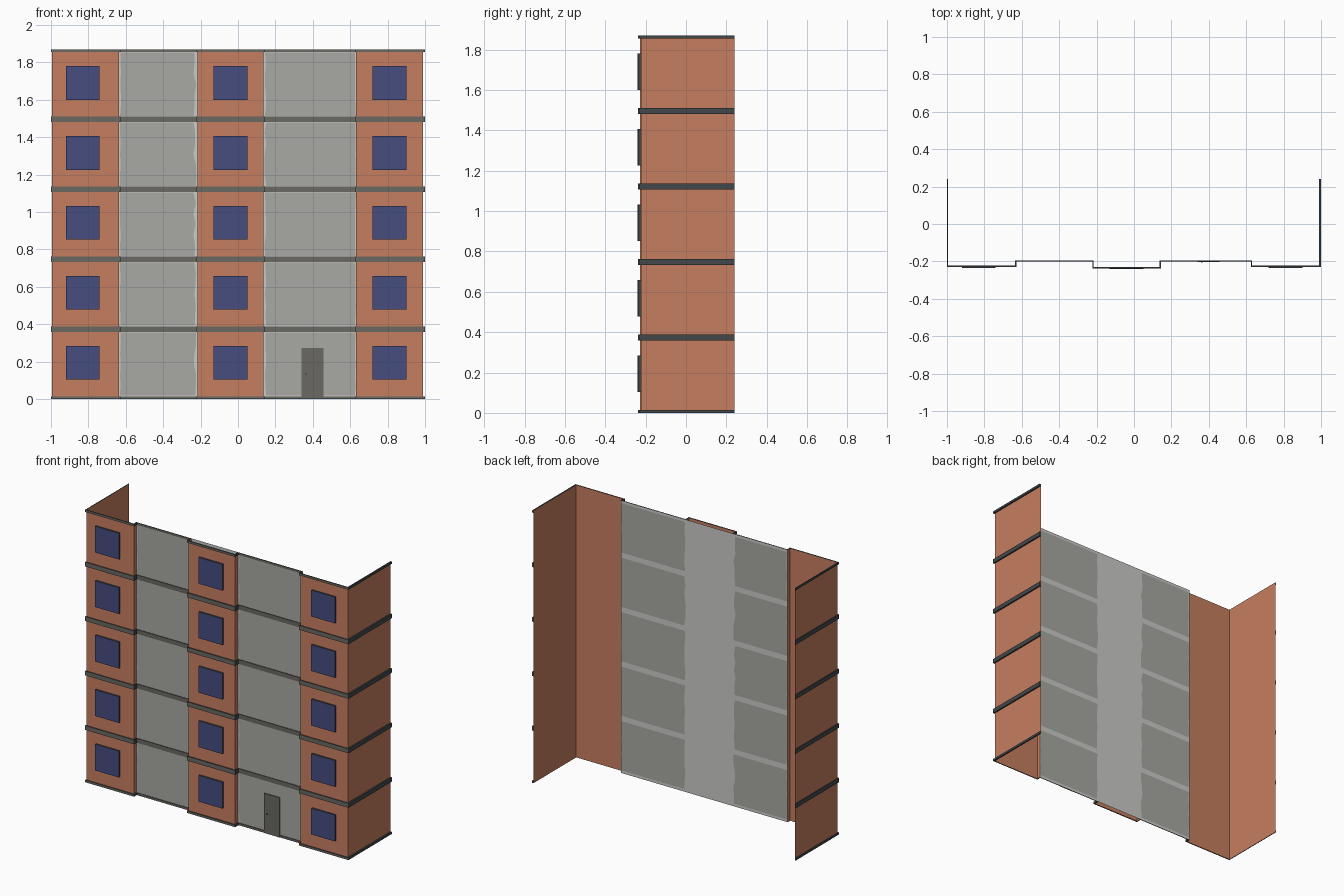
import bpy, bmesh, random

if "Cube" in bpy.data.objects:
    bpy.data.objects.remove(bpy.data.objects["Cube"])
random.seed(4)


def mat(name, r, g, b):
    m = bpy.data.materials.new(name)
    lin = [((c / 255 + 0.055) / 1.055) ** 2.4 for c in (r, g, b)]
    m.diffuse_color = (*lin, 1)
    m.use_nodes = True
    m.node_tree.nodes["Principled BSDF"].inputs["Base Color"].default_value = m.diffuse_color
    return m


BRICK = mat("brick orange", 198, 126, 96)
PLASTER = mat("plaster grey", 168, 168, 163)
WORN = mat("worn light plaster", 203, 203, 200)
STONE = mat("stone grey", 106, 104, 98)
SLATE = mat("dark slate", 66, 71, 74)
GLASS = mat("window blue", 71, 77, 128)

FLOORS, H = 5, 0.374
TOP = FLOORS * H
RECESS, SIDE, MID = -0.196, -0.223, -0.229   # wall planes


def finish(name, bm, mats, rule=None):
    bm.normal_update()
    if rule:
        for f in bm.faces:
            f.material_index = rule(f)
    me = bpy.data.meshes.new(name)
    bm.to_mesh(me)
    bm.free()
    for m in mats:
        me.materials.append(m)
    ob = bpy.data.objects.new(name, me)
    bpy.context.collection.objects.link(ob)
    return ob


def quad(bm, *pts):
    return bm.faces.new([bm.verts.new(p) for p in pts])


def front_first(f):
    return 0 if f.normal.y < -0.5 else 1


def plate(name, x0, x1, y0, y1, z0, z1, mats):
    """Box without a back face, standing proud of the wall."""
    bm = bmesh.new()
    bmesh.ops.create_cube(bm, size=1)
    for v in bm.verts:
        v.co.x = x0 if v.co.x < 0 else x1
        v.co.y = y0 if v.co.y < 0 else y1
        v.co.z = z0 if v.co.z < 0 else z1
    bm.normal_update()
    bmesh.ops.delete(bm, geom=[f for f in bm.faces if f.normal.y > 0.5], context='FACES')
    return finish(name, bm, mats, front_first)


# plan of the walls and, just outside it, plan of the ledges
wall = [(-0.995, 0.24), (-0.995, SIDE), (-0.635, SIDE), (-0.635, RECESS),
        (-0.217, RECESS), (-0.217, MID), (0.137, MID), (0.137, RECESS),
        (0.632, RECESS), (0.632, SIDE), (0.99, SIDE), (0.99, 0.24)]
ledge = [(-1.0, 0.24), (-1.0, SIDE - .007), (-0.628, SIDE - .007), (-0.628, RECESS - .005),
         (-0.223, RECESS - .005), (-0.223, MID - .008), (0.144, MID - .008), (0.144, RECESS - .005),
         (0.625, RECESS - .005), (0.625, SIDE - .007), (1.0, SIDE - .007), (1.0, 0.24)]

# brick walls: side wings and projecting bays
bm = bmesh.new()
for i, (a, b) in enumerate(zip(wall, wall[1:])):
    if i not in (3, 7):
        quad(bm, (*a, 0), (*b, 0), (*b, TOP), (*a, TOP))
finish("brick_walls", bm, [BRICK])

# recessed plaster wall with worn, wavy borders
zs = [0]
for k in range(FLOORS):
    base = k * H
    zs += [base + 0.018] + [base + 0.018 + (H - 0.036) * j / 6 for j in range(1, 7)]
    zs.append(base + H + (0 if k == FLOORS - 1 else -0.0))
bm = bmesh.new()
rows = []
for z in zs:
    r = random.random
    xs = [-0.635, -0.632 + 0.006 * r(), -0.222 - 0.017 * r(),
          0.142 + 0.009 * r(), 0.63 - 0.006 * r(), 0.632]
    rows.append([bm.verts.new((x, RECESS, z)) for x in xs])
for lo, hi in zip(rows, rows[1:]):
    for c in range(5):
        bm.faces.new((lo[c], lo[c + 1], hi[c + 1], hi[c]))


def plaster_rule(f):
    zz = [v.co.z for v in f.verts]
    return 1 if f.index % 5 in (0, 2, 4) or max(zz) - min(zz) < 0.025 else 0


bm.faces.index_update()
finish("plaster_wall", bm, [PLASTER, WORN], plaster_rule)

# ledges at ground, between floors and at the roof
for k in range(FLOORS + 1):
    z0, z1 = max(0, k * H - 0.015), min(TOP, k * H + 0.015)
    bm = bmesh.new()
    for i in range(len(wall) - 1):
        a, b, p, q = ledge[i], ledge[i + 1], wall[i], wall[i + 1]
        quad(bm, (*a, z0), (*b, z0), (*b, z1), (*a, z1))
        quad(bm, (*a, z1), (*b, z1), (*q, z1), (*p, z1))
        quad(bm, (*p, z0), (*q, z0), (*b, z0), (*a, z0))
    for a, p in ((wall[0], ledge[0]), (ledge[-1], wall[-1])):
        quad(bm, (*a, z0), (*a, z1), (*p, z1), (*p, z0))
    finish(f"ledge_{k}", bm, [STONE, SLATE], front_first)

# windows: three bays on every floor
for k in range(FLOORS):
    for bay, x, y in (("left", -0.83, SIDE), ("middle", -0.04, MID), ("right", 0.81, SIDE)):
        z = k * H + 0.194
        plate(f"window_{bay}_{k}", x - 0.09, x + 0.09, y - 0.0125, y, z - 0.09, z + 0.09, [GLASS, SLATE])

# entrance door with a small knob
plate("door", 0.34, 0.458, RECESS - 0.007, RECESS, 0.0, 0.272, [STONE, STONE])
plate("door_knob", 0.357, 0.366, RECESS - 0.011, RECESS - 0.007, 0.13, 0.139, [SLATE, SLATE])
